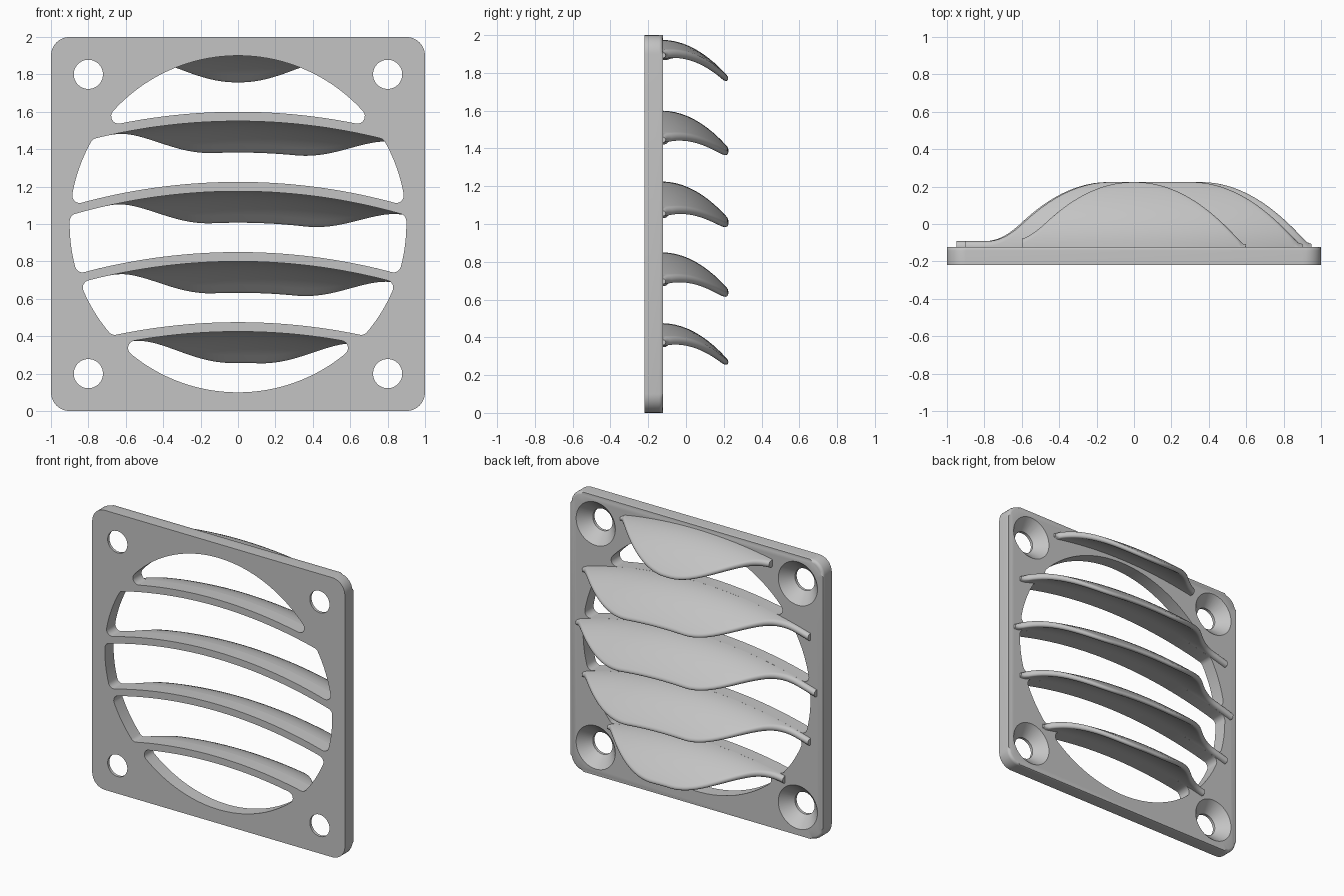
import bpy, bmesh
from math import sin, cos, pi, atan2, sqrt, radians

cube = bpy.data.objects.get("Cube")
if cube:
    bpy.data.objects.remove(cube, do_unlink=True)

FRONT, BACK = -0.22, -0.122     # plate faces
RING = 0.9                      # radius of the round opening
BOW = 3.2                       # radius of the bowed bars
BAR = 0.05                      # bar thickness
FILLET = 0.04
REACH = 0.342                   # how far the louvres stand out

grey = bpy.data.materials.new("light_grey")
grey.use_nodes = True
grey.diffuse_color = (0.55, 0.55, 0.55, 1)
grey.node_tree.nodes["Principled BSDF"].inputs["Base Color"].default_value = grey.diffuse_color


def finish(bm, name):
    bmesh.ops.recalc_face_normals(bm, faces=bm.faces)
    mesh = bpy.data.meshes.new(name)
    bm.to_mesh(mesh)
    bm.free()
    mesh.materials.append(grey)
    obj = bpy.data.objects.new(name, mesh)
    bpy.context.collection.objects.link(obj)
    return obj


def smooth(obj, angle=35):
    bpy.ops.object.select_all(action='DESELECT')
    obj.select_set(True)
    bpy.context.view_layer.objects.active = obj
    bpy.ops.object.shade_smooth_by_angle(angle=radians(angle))


def arc(x, z, r, a, b, n):
    return [(x + r * cos(a + (b - a) * i / n), z + r * sin(a + (b - a) * i / n))
            for i in range(n + 1)]


def loft(bm, rings):
    """Skin a list of closed rings and cap both ends."""
    loops = [[bm.verts.new(p) for p in ring] for ring in rings]
    for a, b in zip(loops, loops[1:]):
        for i in range(len(a)):
            bm.faces.new((a[i - 1], a[i], b[i], b[i - 1]))
    return bm.faces.new(loops[0]), bm.faces.new(loops[-1])


def prism(bm, outline, y0, y1):
    return loft(bm, [[(x, y, z) for x, z in outline] for y in (y0, y1)])


def opening(low, high):
    """Outline between two bowed bars inside the ring, with filleted corners."""
    def corner(c, q):
        a = RING - FILLET
        z = (a * a - q * q - 1 + c * c) / (2 * (c - 1))
        return sqrt(a * a - (z - 1) ** 2), z

    start, end, below, above = -pi / 2, pi / 2, [], []
    if low is not None:
        c = low - BOW
        x, z = corner(c, BOW + FILLET)
        start = atan2(z - 1, x)
        below = arc(0, c, BOW, pi / 2, atan2(z - c, x), 24)
        below += arc(x, z, FILLET, atan2(c - z, -x), start, 8)
    if high is not None:
        c = high - BOW
        x, z = corner(c, BOW - FILLET)
        end, tip = atan2(z - 1, x), atan2(z - c, x)
        above = arc(x, z, FILLET, end, tip, 8) + arc(0, c, BOW, tip, pi / 2, 24)
    half = []
    for p in below + arc(0, 1, RING, start, end, 24) + above:
        if not half or abs(p[0] - half[-1][0]) + abs(p[1] - half[-1][1]) > 1e-5:
            half.append(p)
    return half + [(-x, z) for x, z in reversed(half) if x > 1e-4]


# Square plate with round corners and a softened back rim
bm = bmesh.new()
outline = []
for k, (sx, sz) in enumerate([(1, 1), (-1, 1), (-1, -1), (1, -1)]):
    outline += arc(sx * 0.9, 1 + sz * 0.9, 0.1, k * pi / 2, (k + 1) * pi / 2, 8)
_, rear = prism(bm, outline, FRONT, BACK)
bmesh.ops.bevel(bm, geom=list(rear.edges), offset=0.02, segments=3, profile=0.5, affect='EDGES')
plate = finish(bm, "plate")

# Cutters: five slots and four countersunk screw holes
bm = bmesh.new()
bars = [0.475, 0.85, 1.225, 1.6]
for low, high in zip([None] + bars, bars + [None]):
    prism(bm, opening(low, None if high is None else high - BAR), FRONT - 0.1, BACK + 0.1)
for sx in (-0.8, 0.8):
    for sz in (0.2, 1.8):
        profile = [(FRONT - 0.1, 0.078), (FRONT + 0.02, 0.078), (BACK, 0.155), (BACK + 0.05, 0.205)]
        loft(bm, [[(sx + r * cos(a * pi / 24), y, sz + r * sin(a * pi / 24))
                   for a in range(48)] for y, r in profile])
cutter = finish(bm, "plate_cutter")
cutter.hide_render = True
mod = plate.modifiers.new("cutouts", 'BOOLEAN')
mod.operation, mod.solver, mod.object = 'DIFFERENCE', 'EXACT', cutter
bpy.context.view_layer.objects.active = plate
bpy.ops.object.modifier_apply(modifier=mod.name)
bpy.data.objects.remove(cutter, do_unlink=True)
smooth(plate)


def soft_min(a, b, k):
    h = max(k - abs(a - b), 0) / k
    return min(a, b) - h * h * k / 4


def section(x, top, depth):
    """Curved blade cross-section with a rounded tip."""
    root = BAR / 2
    tip = min(root - 0.009 * depth / REACH, depth * 0.9)
    body = depth - tip
    steps = [(-0.004 + (body + 0.004) * i / 10, root + (tip - root) * i / 10) for i in range(11)]
    steps += [(body + tip * sin(a * pi / 10), tip * cos(a * pi / 10)) for a in range(1, 5)]
    bow = BOW - sqrt(BOW * BOW - x * x)
    upper, lower = [], []
    for t, w in steps:
        z = top - root - bow - 0.19 * (t / REACH) ** 2
        slope = -0.38 * t / REACH ** 2
        n = sqrt(1 + slope * slope)
        dy, dz = -slope / n * w, w / n
        upper.append((x, BACK + t + dy * min(1, t / 0.05), z + dz))
        lower.append((x, BACK + t - dy * min(1, t / 0.05), z - dz))
    end = (x, BACK + depth, top - root - bow - 0.19 * (depth / REACH) ** 2)
    return upper + [end] + lower[::-1]


# Louvres: half length and where the blade starts to rise on the right
louvres = [("bottom", 0.7, -0.62), ("lower", 0.9, -0.72), ("middle", 0.95, -0.73),
           ("upper", 0.9, -0.72), ("top", 0.6, -0.6)]
for (name, half, rise), top in zip(louvres, bars + [1.975]):
    bm = bmesh.new()
    rings = []
    for i in range(81):
        x = -half + 2 * half * i / 80
        left_side = -soft_min(-(x - rise), -0.03, 0.1)
        depth = soft_min(soft_min(left_side, half - x, 0.1), REACH, 0.25)
        rings.append(section(x, top, max(depth, 0.015)))
    loft(bm, rings)
    smooth(finish(bm, name + "_louvre"), 50)
